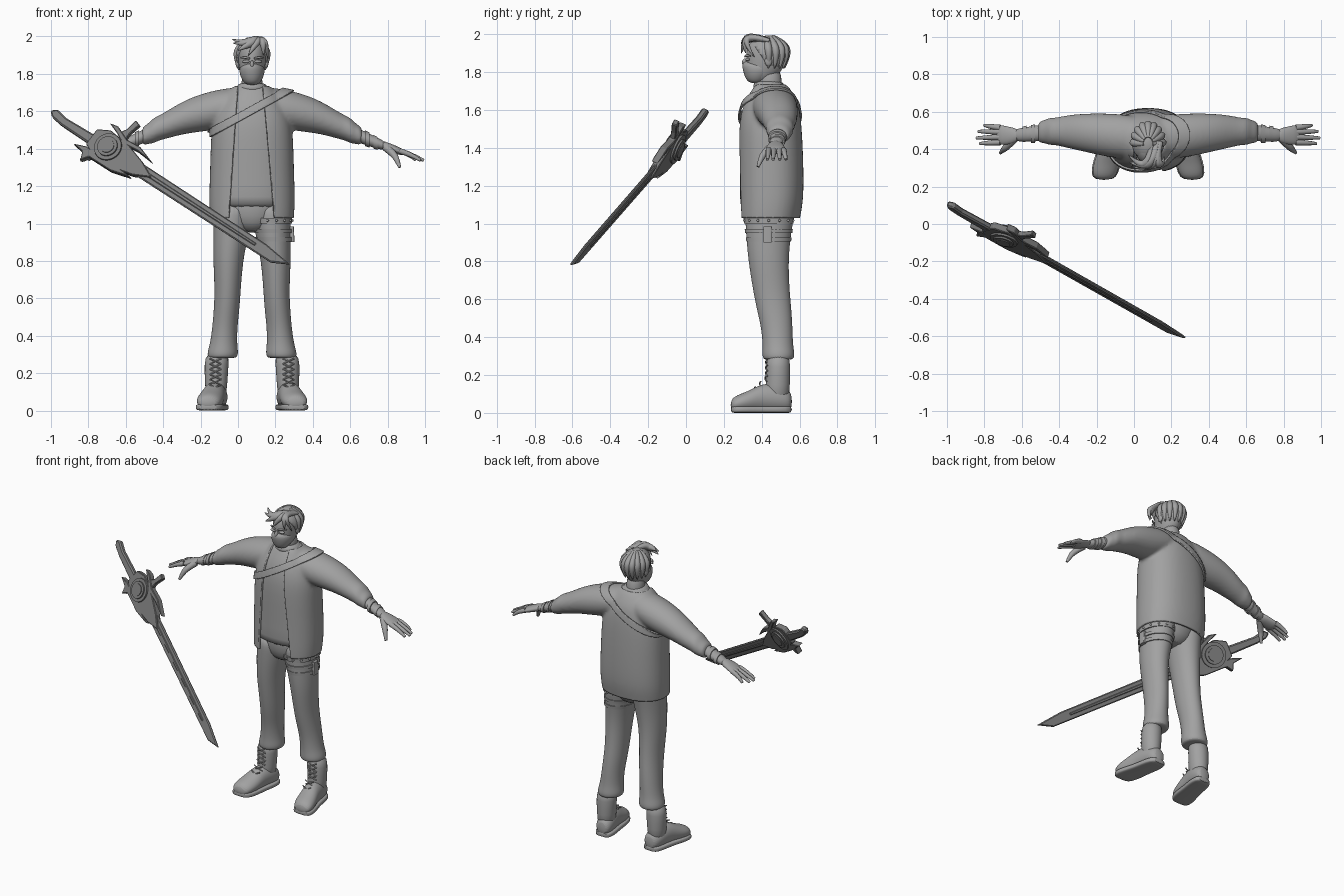
import bpy, bmesh, math
from mathutils import Vector, Matrix

if "Cube" in bpy.data.objects:
    bpy.data.objects.remove(bpy.data.objects["Cube"])

CX = 0.075  # the figure stands a little to its left


def material(name, v):
    m = bpy.data.materials.new(name)
    m.use_nodes = True
    m.diffuse_color = (v, v, v, 1)
    m.node_tree.nodes["Principled BSDF"].inputs["Base Color"].default_value = (v, v, v, 1)
    return m


CLAY = material("clay grey", 0.36)
STEEL = material("dark grey", 0.2)


def finish(name, bm, mat=CLAY, smooth=True):
    bmesh.ops.recalc_face_normals(bm, faces=bm.faces)
    me = bpy.data.meshes.new(name)
    bm.to_mesh(me)
    bm.free()
    me.materials.append(mat)
    ob = bpy.data.objects.new(name, me)
    bpy.context.scene.collection.objects.link(ob)
    if smooth:
        bpy.ops.object.select_all(action="DESELECT")
        ob.select_set(True)
        bpy.context.view_layer.objects.active = ob
        bpy.ops.object.shade_smooth_by_angle(angle=math.radians(45))
    return ob


def bake(ob):
    """Apply all modifiers."""
    bpy.context.view_layer.update()
    me = bpy.data.meshes.new_from_object(ob.evaluated_get(bpy.context.evaluated_depsgraph_get()))
    ob.modifiers.clear()
    ob.data = me
    return ob


def add(ob, kind, **settings):
    mod = ob.modifiers.new(kind.title(), kind)
    for k, v in settings.items():
        setattr(mod, k, v)
    return ob


def loft(name, axis, rings, s=1, n=24, power=2.0, sub=1):
    """Rings are (position on axis, two centre values, two radii)."""
    bm = bmesh.new()
    other = [i for i in range(3) if i != axis]
    rows = []
    for a, b, c, rb, rc in rings:
        row = []
        for i in range(n):
            t = math.tau * i / n
            p = [0, 0, 0]
            p[axis] = a
            for k, mid, r, w in ((other[0], b, rb, math.cos(t)), (other[1], c, rc, math.sin(t))):
                p[k] = mid + r * math.copysign(abs(w) ** (2 / power), w)
            row.append(bm.verts.new((CX + s * p[0], p[1], p[2])))
        rows.append(row)
    for r0, r1 in zip(rows, rows[1:]):
        for i in range(n):
            bm.faces.new((r0[i], r0[i - 1], r1[i - 1], r1[i]))
    bm.faces.new(rows[0])
    bm.faces.new(rows[-1])
    ob = finish(name, bm)
    return add(ob, "SUBSURF", levels=sub, render_levels=sub) if sub else ob


def tube(name, pts, radii, s=1, flat=None):
    """Tapered smooth tube through points."""
    cu = bpy.data.curves.new(name, "CURVE")
    cu.dimensions, cu.bevel_depth, cu.bevel_resolution, cu.use_fill_caps = "3D", 1, 3, True
    sp = cu.splines.new("NURBS")
    sp.points.add(len(pts) - 1)
    sp.use_endpoint_u, sp.order_u = True, 3
    for p, q, r in zip(sp.points, pts, radii):
        p.co = (CX + s * q[0], q[1], q[2], 1)
        p.radius = r
    tmp = bpy.data.objects.new(name, cu)
    bpy.context.scene.collection.objects.link(tmp)
    bpy.context.view_layer.update()
    bm = bmesh.new()
    bm.from_mesh(tmp.evaluated_get(bpy.context.evaluated_depsgraph_get()).to_mesh())
    bpy.data.objects.remove(tmp)
    return finish(name, bm)


def ball(name, loc, size, s=1):
    bm = bmesh.new()
    bmesh.ops.create_uvsphere(bm, u_segments=24, v_segments=14, radius=1)
    bm.transform(Matrix.Translation((CX + s * loc[0], loc[1], loc[2])) @ Matrix.Diagonal((*size, 1)))
    return finish(name, bm)


def cut(bm, co, no, **kw):
    bmesh.ops.bisect_plane(bm, geom=bm.verts[:] + bm.edges[:] + bm.faces[:], plane_co=co, plane_no=no, **kw)


# Jacket body: torso and sleeves fused into one skin
TORSO = [(.96, 0, .435, .22, .16), (1.03, 0, .437, .226, .165), (1.12, 0, .447, .232, .176),
         (1.3, 0, .447, .226, .175), (1.45, 0, .443, .222, .173), (1.56, 0, .442, .212, .166),
         (1.65, 0, .447, .17, .145), (1.71, 0, .447, .125, .105), (1.75, 0, .44, .085, .08)]
SLEEVE = [(.02, .46, 1.64, .1, .085), (.1, .465, 1.63, .12, .1), (.22, .475, 1.602, .118, .108),
          (.35, .49, 1.575, .102, .092), (.45, .495, 1.53, .085, .075), (.5, .495, 1.51, .072, .067),
          (.53, .495, 1.495, .076, .069), (.55, .495, 1.483, .062, .056), (.58, .49, 1.468, .06, .052),
          (.59, .49, 1.465, .048, .042)]
skin = loft("jacket", 2, TORSO, power=2.3, sub=2)
sleeves = [loft("sleeve", 0, SLEEVE, s, sub=2) for s in (1, -1)]
bm = bmesh.new()
for ob in [skin] + sleeves:
    bm.from_mesh(bake(ob).data)
    bpy.data.objects.remove(ob)
jacket = finish("jacket", bm)
add(jacket, "REMESH", mode="VOXEL", voxel_size=.011)
add(jacket, "SMOOTH", factor=.5, iterations=6)
bake(jacket)

# Diagonal chest strap, sliced from the jacket skin
bm = bmesh.new()
bm.from_mesh(jacket.data)
slope = Vector((-.55, 0, 1)).normalized()
mid = Vector((.057, 0, 1.595))
cut(bm, mid + slope * .02, slope, clear_outer=True)
cut(bm, mid - slope * .02, slope, clear_inner=True)
add(finish("chest_strap", bm), "SOLIDIFY", thickness=.01, offset=1)

# Open the jacket at the hem, the neck and down the front
bm = bmesh.new()
bm.from_mesh(jacket.data)
cut(bm, (0, 0, 1.03), (0, 0, 1), clear_inner=True)
cut(bm, (0, 0, 1.735), (0, 0, 1), clear_outer=True)
left_edge, right_edge = (lambda z: .195 - (z - 1.05) * .09), (lambda z: -.05 + (z - 1.05) * .07)
cut(bm, (.195, 0, 1.05), (1, 0, .09))
cut(bm, (-.05, 0, 1.05), (1, 0, -.07))
gap = [f for f in bm.faces if f.calc_center_median().y < .42
       and right_edge(f.calc_center_median().z) < f.calc_center_median().x < left_edge(f.calc_center_median().z)]
bmesh.ops.delete(bm, geom=gap, context="FACES")
bpy.data.objects.remove(jacket)
add(finish("jacket", bm), "SOLIDIFY", thickness=.014, offset=-1)

# Shirt and collar
loft("shirt", 2, [(max(z, 1.08), x, y, rx - .012, ry - .012) for z, x, y, rx, ry in TORSO[1:]], power=2.3)
loft("collar", 2, [(1.69, 0, .44, .09, .085), (1.73, 0, .437, .085, .083), (1.755, 0, .435, .07, .075)])

# Hips
loft("hips", 2, [(1.2, 0, .45, .17, .14), (1.08, 0, .445, .185, .14), (1.0, 0, .44, .15, .12), (.95, 0, .44, .06, .08)])

LEG = [(1.12, .1, .45, .1, .14), (1.02, .105, .44, .102, .128), (.92, .115, .435, .092, .117),
       (.8, .128, .435, .08, .106), (.65, .13, .45, .07, .097), (.55, .135, .465, .069, .092),
       (.45, .145, .48, .067, .083), (.36, .152, .485, .072, .08), (.315, .156, .488, .083, .086),
       (.285, .158, .488, .08, .083), (.28, .16, .488, .06, .06)]
FOOT = [(.56, .182, .06, .035, .045), (.53, .185, .065, .056, .06), (.47, .193, .08, .062, .075),
        (.4, .205, .08, .06, .075), (.33, .22, .06, .07, .055), (.27, .232, .05, .068, .045),
        (.235, .236, .04, .045, .03)]

for s, side in ((1, "left"), (-1, "right")):
    # Trousers and boots
    loft(side + "_trouser_leg", 2, LEG, s, sub=2)
    loft(side + "_boot_shaft", 2, [(.31, .185, .487, .06, .06), (.25, .19, .487, .066, .064),
                                   (.15, .192, .485, .06, .064), (.05, .193, .48, .055, .065)], s)
    loft(side + "_boot_foot", 1, FOOT, s, sub=2)
    loft(side + "_boot_sole", 1, [(y, x, .018, rx + .006, .018) for y, x, z, rx, rz in FOOT], s, power=4, sub=1)
    # Crossed laces
    for i in range(6):
        z = .11 + i * .028
        y = .418 - .06 * max(0, .17 - z) / .06
        for k in (1, -1):
            tube(side + "_lace", [(.195 - k * .03, y + .012, z), (.197, y - .003, z + .014),
                                  (.195 + k * .03, y + .008, z + .028)], [.004] * 3, s)
    # Forearm, wrist bands and hand
    loft(side + "_forearm", 0, [(.52, .49, 1.49, .04, .036), (.6, .485, 1.458, .045, .038),
                                (.66, .478, 1.433, .036, .03), (.72, .475, 1.412, .035, .025)], s)
    for x, r in ((.605, .05), (.65, .043)):
        z = 1.458 - (x - .6) * .42
        loft(side + "_wrist_band", 0, [(x, .483, z, r, r * .85), (x + .022, .48, z - .009, r * .95, r * .8)], s, sub=0)
    loft(side + "_palm", 0, [(.69, .475, 1.422, .033, .024), (.73, .472, 1.408, .045, .024),
                             (.78, .475, 1.39, .054, .022), (.815, .48, 1.378, .05, .016)], s)
    for y0, y1, x1 in ((.437, .43, .9), (.465, .46, .918), (.492, .495, .908), (.515, .528, .875)):
        tube(side + "_finger", [(.79, y0, 1.388), (.85, (y0 + y1) / 2, 1.37), (x1, y1, 1.338)], [.016, .014, .008], s)
    tube(side + "_thumb", [(.715, .455, 1.408), (.755, .415, 1.375), (.775, .395, 1.34), (.79, .38, 1.3)],
         [.022, .02, .015, .008], s)
    # Ear and eye
    ball(side + "_ear", (.076, .435, 1.86), (.012, .02, .03), s)
    ball(side + "_eye", (.032, .325, 1.866), (.02, .012, .009), s)
    tube(side + "_brow", [(.012, .312, 1.882), (.035, .317, 1.89), (.06, .34, 1.885)], [.005, .008, .004], s)

# Thigh harness on the left leg
for z, h, x, rx, ry in ((1.0, .03, .108, .106, .13), (.95, .02, .114, .1, .124), (.905, .022, .119, .095, .118)):
    loft("thigh_strap", 2, [(z, x, .437, rx, ry), (z + h, x - .003, .437, rx + .003, ry + .003)], sub=0, n=40)
for i in range(14):
    t = math.tau * i / 14
    ball("rivet", (.107 + .108 * math.cos(t), .437 + .132 * math.sin(t), 1.016), (.007, .007, .007))
loft("thigh_buckle", 2, [(.9, .215, .43, .012, .022), (.985, .212, .43, .012, .022)], power=6, sub=0)

# Head, nose and face mask
loft("neck", 2, [(1.68, 0, .45, .065, .07), (1.75, 0, .44, .055, .062), (1.82, 0, .44, .055, .065)])
loft("head", 2, [(1.745, 0, .375, .03, .035), (1.765, 0, .395, .05, .07), (1.81, 0, .413, .066, .098),
                 (1.86, 0, .422, .074, .104), (1.92, 0, .423, .076, .106), (1.96, 0, .425, .062, .085),
                 (1.985, 0, .425, .03, .04)], sub=2)
loft("face_mask", 2, [(1.74, 0, .37, .028, .03), (1.76, 0, .372, .05, .056), (1.8, 0, .382, .068, .08),
                      (1.835, 0, .385, .068, .09), (1.85, 0, .37, .045, .068), (1.857, 0, .35, .018, .04)], sub=2)
ball("nose", (0, .312, 1.85), (.011, .016, .022))

# Hair: a cap cut open over the face, with swept locks
bm = bmesh.new()
bmesh.ops.create_uvsphere(bm, u_segments=32, v_segments=20, radius=1)
bm.transform(Matrix.Translation((CX, .435, 1.895)) @ Matrix.Diagonal((.086, .108, .098, 1)))
cut(bm, (0, .37, 1.925), (0, .8, .55), clear_inner=True)
add(finish("hair_cap", bm), "SOLIDIFY", thickness=.02)
for x0, x1, y1, z1, r in ((.05, -.1, .33, 1.965, .024), (.045, -.075, .3, 1.925, .024), (.06, -.02, .292, 1.9, .02),
                          (.065, .06, .315, 1.9, .02), (.02, -.105, .37, 1.985, .02), (.07, .085, .36, 1.88, .016)):
    tube("fringe_lock", [(x0, .44, 1.965), (x0 * .7, .35, 1.99), ((x0 + x1) / 2, .305, 1.96), (x1, y1, z1)],
         [r * .6, r, r, .002])
for i in range(9):
    t = math.pi * (i / 8)
    c, d = math.cos(t), math.sin(t)
    tube("back_lock", [(.02 * c, .43 + .03 * d, 1.985), (.066 * c, .43 + .09 * d, 1.95),
                       (.086 * c, .44 + .1 * d, 1.89), (.07 * c, .435 + .085 * d, 1.82)], [.012, .022, .02, .003])

# Sword frame: along the blade, across it, and out of its face
along = Vector((1.28, -.72, -.82)).normalized()
face = (Vector((0, -1, 0)) + along * along.y).normalized()
across = face.cross(along)
turn = Matrix.Rotation(math.radians(10), 3, along)
face, across = turn.transposed() @ face, turn.transposed() @ across
SWORD = Matrix.Translation((-1, .11, 1.6)) @ Matrix((along, across, face)).transposed().to_4x4()


def plate(name, pts, thick, edge=.004):
    bm = bmesh.new()
    f = bm.faces.new([bm.verts.new((u, v, -thick / 2)) for u, v in pts])
    out = bmesh.ops.extrude_face_region(bm, geom=[f])["geom"]
    bmesh.ops.translate(bm, vec=(0, 0, thick), verts=[g for g in out if isinstance(g, bmesh.types.BMVert)])
    bm.transform(SWORD)
    return add(finish(name, bm, STEEL, False), "BEVEL", width=edge, segments=1)


def disc(name, r, depth, hole=0):
    bm = bmesh.new()
    bmesh.ops.create_cone(bm, cap_ends=True, segments=32, radius1=r, radius2=r * .92, depth=depth)
    bm.transform(SWORD @ Matrix.Translation((.408, 0, 0)))
    return finish(name, bm, STEEL)


plate("blade", [(.48, -.045), (.48, .03), (1.5, .022), (1.68, 0), (1.58, -.048)], .018, .006)
plate("blade_ridge", [(.5, -.018), (.5, .004), (1.45, -.004), (1.45, -.02)], .026)
plate("handle", [(0, .0), (.03, .026), (.1, .012), (.36, .02), (.36, -.04), (.1, -.035), (.03, -.025)], .035, .008)
plate("guard_core", [(.29, -.05), (.29, .05), (.36, .085), (.5, .07), (.62, .035), (.72, -.01), (.62, -.055), (.48, -.085), (.36, -.08)], .04)
plate("upper_prong", [(.33, .115), (.38, .125), (.47, .09), (.56, .095), (.67, .06), (.56, .07), (.46, .06), (.4, .09)], .04)
plate("upper_horn", [(.4, .09), (.43, .14), (.44, .205), (.475, .195), (.46, .13), (.46, .08)], .03)
plate("lower_prong", [(.23, -.085), (.3, -.095), (.32, -.14), (.35, -.1), (.44, -.1), (.5, -.1), (.62, -.07), (.5, -.06), (.3, -.06)], .04)
disc("guard_disc_front", .082, .06)
disc("guard_disc_ring", .06, .078)
disc("guard_disc_hub", .042, .088)
